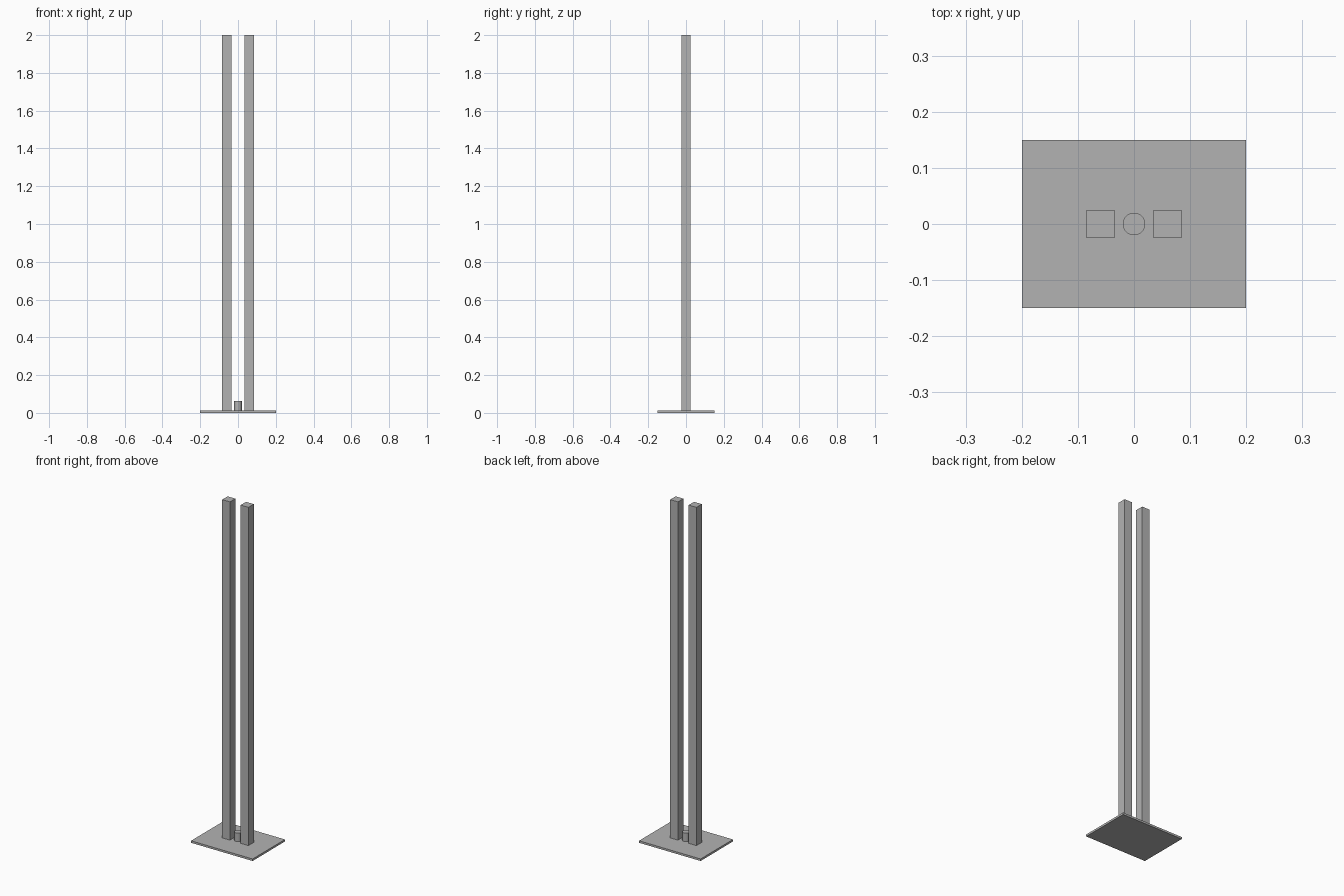
import bpy
import math

old = bpy.data.objects.get("Cube")
if old:
    bpy.data.objects.remove(old, do_unlink=True)

BASE_TOP = 0.012
HEIGHT = 2.0

# Single painted-metal grey
grey = bpy.data.materials.new("grey_metal")
grey.use_nodes = True
colour = (0.45, 0.45, 0.45, 1.0)
grey.diffuse_color = colour
grey.node_tree.nodes["Principled BSDF"].inputs["Base Color"].default_value = colour


def box(name, x, width, depth, bottom, top):
    """Upright box between two heights, centred on y = 0."""
    bpy.ops.mesh.primitive_cube_add(size=1, location=(x, 0, (bottom + top) / 2))
    obj = bpy.context.object
    obj.name = name
    obj.scale = (width, depth, top - bottom)
    bpy.ops.object.transform_apply(location=False, rotation=False, scale=True)
    obj.data.materials.append(grey)
    return obj


# Thin floor plate
box("base_plate", 0, 0.4, 0.3, 0, BASE_TOP)

# Pair of tall square posts
for side, x in (("left", 0.06), ("right", -0.06)):
    box(side + "_post", x, 0.05, 0.05, BASE_TOP, HEIGHT)

# Short round peg between the posts
PEG = 0.05
bpy.ops.mesh.primitive_cylinder_add(vertices=32, radius=0.02, depth=PEG,
                                    location=(0, 0, BASE_TOP + PEG / 2))
peg = bpy.context.object
peg.name = "centre_peg"
peg.data.materials.append(grey)
bpy.ops.object.shade_smooth_by_angle(angle=math.radians(30))
